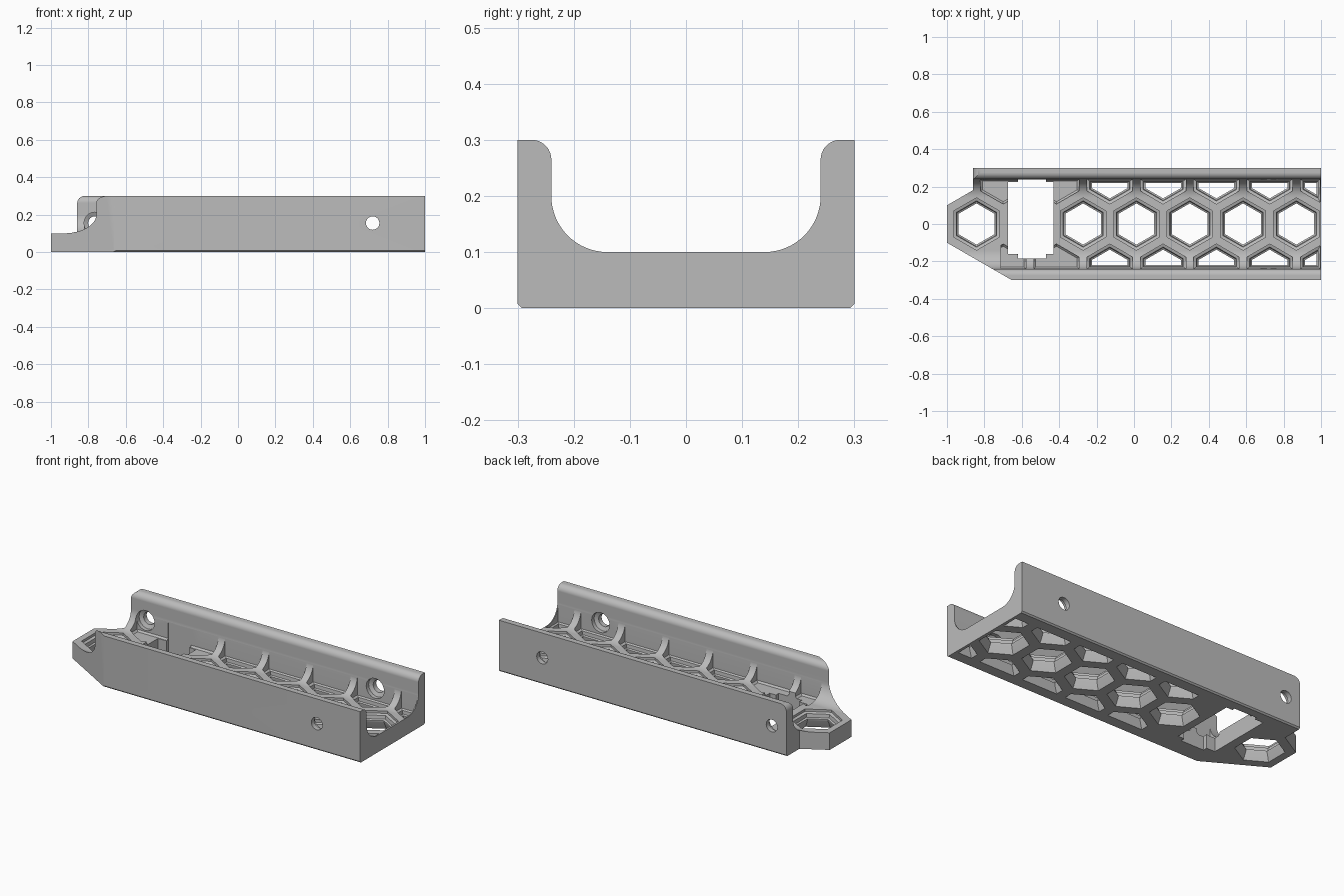
import bpy, bmesh, math
from mathutils import Vector

if "Cube" in bpy.data.objects:
    bpy.data.objects.remove(bpy.data.objects["Cube"])

grey = bpy.data.materials.new("plain grey")
grey.use_nodes = True
colour = (0.5, 0.5, 0.5, 1)
grey.diffuse_color = colour
grey.node_tree.nodes["Principled BSDF"].inputs["Base Color"].default_value = colour


def loft(name, stacks):
    """Closed solids, each lofted through a stack of equal rings."""
    bm = bmesh.new()
    for rings in stacks:
        loops = [[bm.verts.new(p) for p in ring] for ring in rings]
        bm.faces.new(loops[0][::-1])
        bm.faces.new(loops[-1])
        n = len(loops[0])
        for a, b in zip(loops, loops[1:]):
            for i in range(n):
                j = (i + 1) % n
                bm.faces.new((a[i], a[j], b[j], b[i]))
    bmesh.ops.recalc_face_normals(bm, faces=bm.faces)
    mesh = bpy.data.meshes.new(name)
    bm.to_mesh(mesh)
    bm.free()
    mesh.materials.append(grey)
    obj = bpy.data.objects.new(name, mesh)
    bpy.context.collection.objects.link(obj)
    return obj


def arc(cx, cy, r, start, end, steps=12):
    angles = [math.radians(start + (end - start) * i / steps) for i in range(steps + 1)]
    return [(cx + r * math.cos(a), cy + r * math.sin(a)) for a in angles]


def box(x0, x1, y0, y1, z0, z1):
    return [[(x0, y0, z), (x1, y0, z), (x1, y1, z), (x0, y1, z)] for z in (z0, z1)]


def combine(target, tool, operation="DIFFERENCE"):
    tool.hide_render = True
    mod = target.modifiers.new("cut", "BOOLEAN")
    mod.operation, mod.solver, mod.object = operation, "EXACT", tool
    bpy.context.view_layer.objects.active = target
    bpy.ops.object.modifier_apply(modifier=mod.name)
    bpy.data.objects.remove(tool)


# U-shaped channel with rounded wall tops, inner fillets and bottom chamfer
half = [(0.292, 0), (0.3, 0.008), (0.3, 0.3)]
half += arc(0.275, 0.265, 0.035, 90, 180) + arc(0.14, 0.2, 0.1, 0, -90, 16)
profile = half + [(-y, z) for y, z in reversed(half)]
channel = loft("channel_bracket", [[[(x, y, z) for y, z in profile] for x in (-1, 1)]])

# Plan outline with the hexagonal nose and slanted front corner
outline = [(1.1, -0.4), (1.1, 0.4), (-0.86, 0.4), (-0.86, 0.181), (-1, 0.1),
           (-1, -0.1), (-0.48, -0.4)]
combine(channel, loft("plan", [[[(x, y, z) for x, y in outline] for z in (-0.1, 0.5)]]),
        "INTERSECT")

# Rounded top corner at the end of the back wall
corner = arc(-0.82, 0.26, 0.04, 90, 180) + [(-0.87, 0.26), (-0.87, 0.31), (-0.82, 0.31)]
combine(channel, loft("corner", [[[(x, y, z) for x, z in corner] for y in (0.19, 0.32)]]))


def clip(points, axis, sign, limit):
    """Keep the part of a polygon where sign * coordinate <= limit."""
    out = []
    for p, q in zip(points, points[1:] + points[:1]):
        dp, dq = sign * p[axis] - limit, sign * q[axis] - limit
        if dp <= 0:
            out.append(p)
        if dp * dq < 0:
            out.append(p.lerp(q, dp / (dp - dq)))
    return out


def hex_ring(cx, cy, r, z, inset, left=-1.2):
    pts = [Vector((cx + x, cy + y, z)) for x, y in arc(0, 0, r, 30, 330, 5)]
    for sign in (-1, 1):
        pts = clip(pts, 1, sign, 0.24 - inset)
    pts = clip(pts, 0, 1, 0.995 - inset)
    return clip(pts, 0, -1, -left)


# Honeycomb windows: flared below, narrow at the waist, recessed on top
through = [(-0.01, 0.136, 0.01), (0.045, 0.11, 0.02), (0.055, 0.11, 0.02),
           (0.06, 0.12, 0.012), (0.08, 0.124, 0.01), (0.086, 0.14, 0.001),
           (0.26, 0.14, 0.001)]
blind = [(0.08, 0.128, 0.01), (0.09, 0.14, 0.001), (0.26, 0.14, 0.001)]
pitch, row = 0.285, 0.247
windows = []
for k in range(7):
    cx = 0.868 - k * pitch
    if k != 5:
        windows.append([hex_ring(cx, 0, r, z, 0.001) for z, r, _ in through])
for side in (-1, 1):
    for k in range(7):
        cx = 0.868 + pitch / 2 - k * pitch
        left = -0.71 if side < 0 else -1.2
        stack = through if k < 5 else blind
        windows.append([hex_ring(cx, side * row, r, z, inset, left)
                        for z, r, inset in stack])
combine(channel, loft("windows", windows))

# Rectangular slot with shallow end notches and a cleared back fillet
for cut in (box(-0.675, -0.43, -0.16, 0.225, -0.1, 0.3),
            box(-0.62, -0.47, -0.185, 0.243, -0.1, 0.18),
            box(-0.71, -0.41, 0.12, 0.239, 0.09, 0.25)):
    combine(channel, loft("slot", [cut]))

# Bolt holes with counterbores on the inner wall faces
for x, side in ((-0.765, 1), (0.72, 1), (0.72, -1)):
    steps = [(0.35, 0.036), (0.272, 0.036), (0.262, 0.058), (0.18, 0.058)]
    rings = [[(px, side * y, pz) for px, pz in arc(x, 0.155, r, 0, 345, 23)]
             for y, r in steps]
    combine(channel, loft("bolt_hole", [rings]))

# Smooth fillets and crisp edges
bpy.ops.object.select_all(action="DESELECT")
channel.select_set(True)
bpy.context.view_layer.objects.active = channel
bpy.ops.object.shade_smooth_by_angle(angle=math.radians(30))
normals = channel.modifiers.new("weighted_normals", "WEIGHTED_NORMAL")
normals.keep_sharp = True
